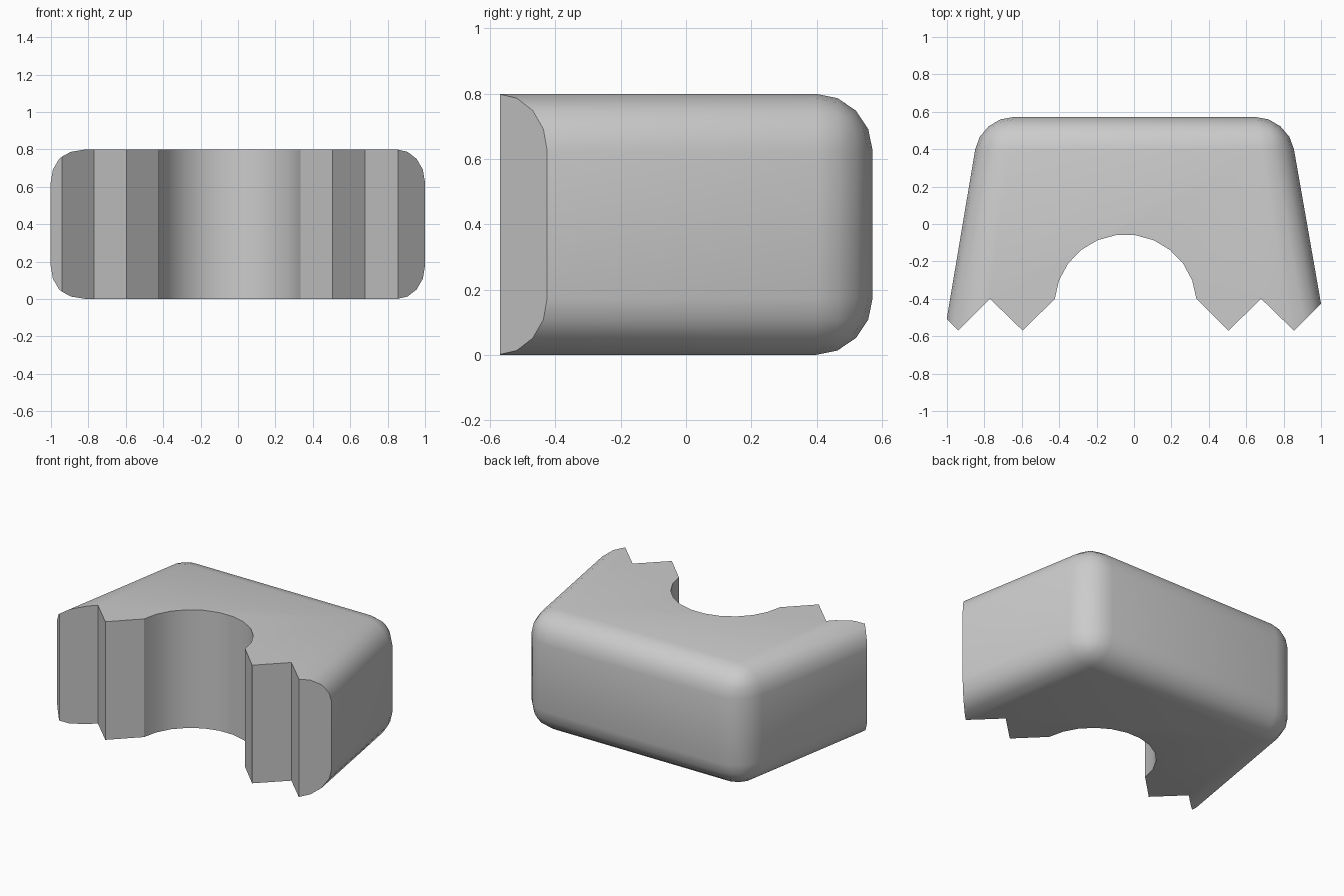
import bpy, bmesh, math

cube = bpy.data.objects.get("Cube")
if cube:
    bpy.data.objects.remove(cube, do_unlink=True)

HEIGHT = 0.8
BEVEL = 0.175

grey = bpy.data.materials.new("light grey")
grey.use_nodes = True
colour = (0.6, 0.6, 0.6, 1)
grey.diffuse_color = colour
grey.node_tree.nodes["Principled BSDF"].inputs["Base Color"].default_value = colour


def prism(name, outline, z0, z1, bevel_from=None):
    """Extrude a plan outline; optionally round every edge not lying at the front."""
    bm = bmesh.new()
    base = bm.faces.new([bm.verts.new((x, y, z0)) for x, y in outline])
    top = bmesh.ops.extrude_face_region(bm, geom=[base])["geom"]
    bmesh.ops.translate(bm, vec=(0, 0, z1 - z0),
                        verts=[v for v in top if isinstance(v, bmesh.types.BMVert)])
    bmesh.ops.recalc_face_normals(bm, faces=bm.faces)
    if bevel_from is not None:
        edges = [e for e in bm.edges if any(v.co.y > bevel_from for v in e.verts)]
        bmesh.ops.bevel(bm, geom=edges, offset=BEVEL, segments=4, profile=0.5,
                        affect='EDGES')
    mesh = bpy.data.meshes.new(name)
    bm.to_mesh(mesh)
    bm.free()
    mesh.materials.append(grey)
    obj = bpy.data.objects.new(name, mesh)
    bpy.context.collection.objects.link(obj)
    return obj


# Tapered block with rounded back and sides, left over-long at the front
block = prism("notched_block",
              [(-1.067, -0.9), (1.083, -0.9), (0.825, 0.572), (-0.82, 0.572)],
              0, HEIGHT, bevel_from=0)

# Front cut: pointed teeth on both sides of a round opening
arc = []
for i in range(12):
    a = math.radians(175 - i * 170 / 11)
    arc.append((-0.045 + 0.38 * math.cos(a), -0.433 + 0.377 * math.sin(a)))
left_teeth = [(-1.4, -0.11), (-0.94, -0.57), (-0.77, -0.4), (-0.595, -0.57)]
right_teeth = [(0.505, -0.57), (0.68, -0.4), (0.855, -0.57), (1.315, -0.11)]
cutter = prism("front_cutter",
               left_teeth + arc + right_teeth + [(1.4, -1.2), (-1.4, -1.2)],
               -0.2, HEIGHT + 0.2)
cutter.hide_render = True

cut = block.modifiers.new("front_cut", 'BOOLEAN')
cut.operation = 'DIFFERENCE'
cut.solver = 'EXACT'
cut.object = cutter
bpy.context.view_layer.objects.active = block
bpy.ops.object.select_all(action='DESELECT')
block.select_set(True)
bpy.ops.object.modifier_apply(modifier=cut.name)
bpy.data.objects.remove(cutter, do_unlink=True)

# Smooth rounded surfaces, crisp teeth
bpy.ops.object.shade_smooth_by_angle(angle=math.radians(30))
